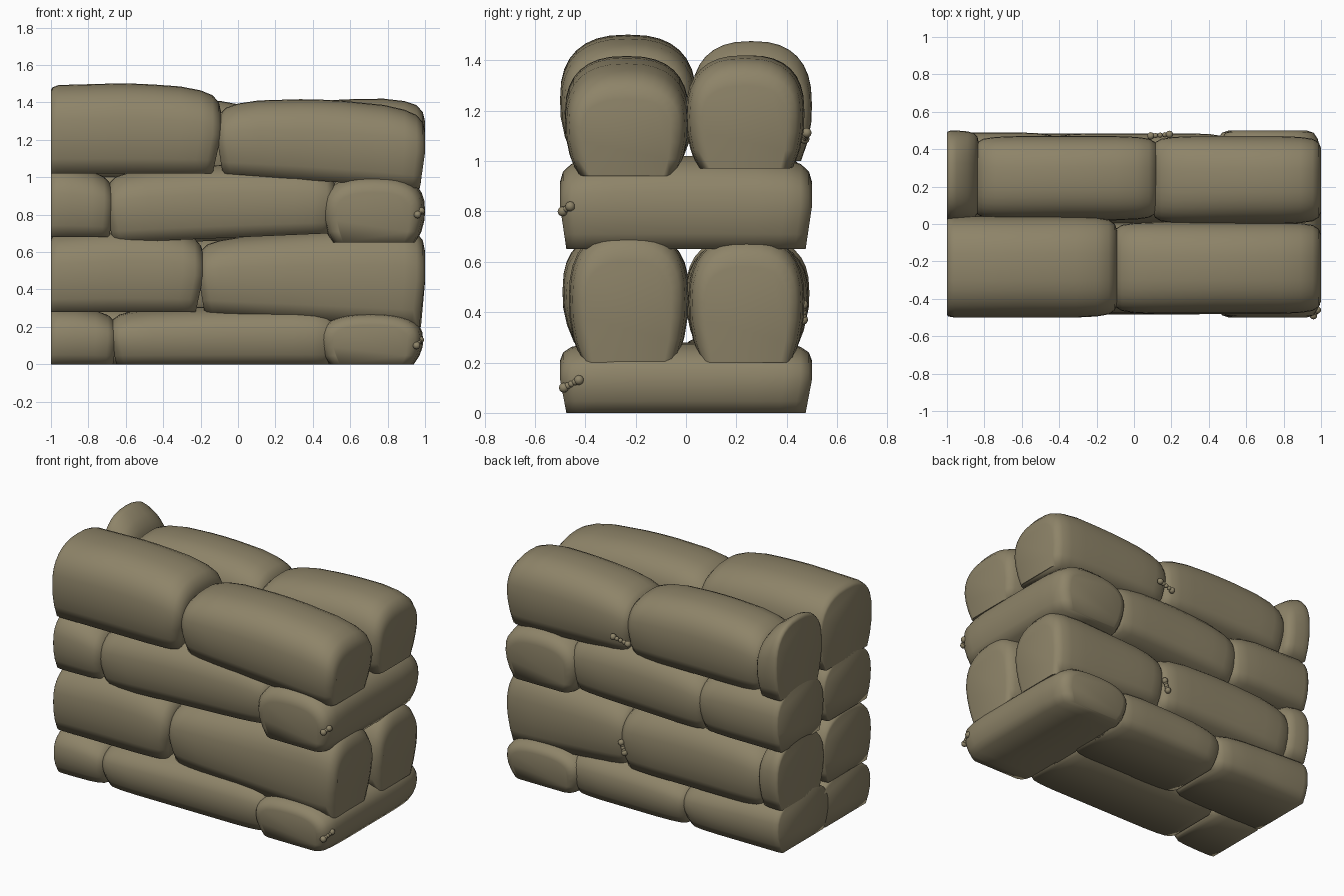
import bpy, bmesh, math
from mathutils import Vector

cube = bpy.data.objects.get("Cube")
if cube:
    bpy.data.objects.remove(cube)

burlap = bpy.data.materials.new("olive burlap")
burlap.use_nodes = True
color = (0.27, 0.23, 0.14, 1)
burlap.diffuse_color = color
burlap.node_tree.nodes["Principled BSDF"].inputs["Base Color"].default_value = color

# how a bag's cross-section shrinks towards an end: (distance, scale)
ROUND_END = [(0, 0.52), (0.012, 0.73), (0.045, 0.88), (0.11, 0.96), (0.22, 1)]
FLAT_END = [(0, 0.9), (0.008, 0.96), (0.04, 1)]


def section():
    """Unit bag outline: rounded top, tapered sides, flat bottom."""
    pts = []
    for i in range(17):
        a = math.pi * i / 16
        c, s = math.cos(a), math.sin(a)
        pts.append((math.copysign(abs(c) ** 0.8, c), s ** 0.8))
    left = [(0.99, -0.3), (0.93, -0.65), (0.82, -1)]
    pts += [(-u, v) for u, v in left]
    pts += [(u, v) for u, v in reversed(left)]
    return pts


def finish(name, bm):
    bmesh.ops.recalc_face_normals(bm, faces=bm.faces)
    mesh = bpy.data.meshes.new(name)
    bm.to_mesh(mesh)
    bm.free()
    obj = bpy.data.objects.new(name, mesh)
    bpy.context.collection.objects.link(obj)
    mesh.materials.append(burlap)
    bpy.ops.object.select_all(action="DESELECT")
    obj.select_set(True)
    bpy.context.view_layer.objects.active = obj
    bpy.ops.object.shade_smooth_by_angle(angle=math.radians(75))


def bag(name, span, sides, bottoms, tops, across=False):
    """Loft a bag along x (or y if across); ends at x = -1 are nearly flat."""
    a, b = span
    length = b - a
    flat = a <= -1 and not across
    squeeze = min(1, length * (0.7 if flat else 0.45) / 0.22)
    stations = [(a + d * squeeze, s) for d, s in (FLAT_END if flat else ROUND_END)]
    if length > 0.7:
        stations += [(a + length * f, 1) for f in (0.4, 0.5, 0.6)]
    stations += [(b - d * squeeze, s) for d, s in reversed(ROUND_END)]

    bm = bmesh.new()
    rings = []
    for pos, scale in stations:
        t = (pos - a) / length
        # top height follows a parabola through start, middle and end
        top = (tops[0] * (1 - t) * (1 - 2 * t) + tops[1] * 4 * t * (1 - t)
               + tops[2] * t * (2 * t - 1))
        bottom = bottoms[0] * (1 - t) + bottoms[1] * t
        belly = bottom + (top - bottom) * 0.47
        centre, half = sum(sides) / 2, (sides[1] - sides[0]) / 2
        ring = []
        for u, v in section():
            w = centre + u * half * scale ** 0.5
            # the underside stays flat and is slightly shorter than the belly
            z = belly + v * ((top - belly) * scale if v > 0 else belly - bottom)
            anchor = a if flat else (a + b) / 2
            p = anchor + (pos - anchor) * (1 + 0.05 * min(v, 0))
            ring.append(bm.verts.new((w, p, z) if across else (p, w, z)))
        rings.append(ring)
    n = len(rings[0])
    for r, q in zip(rings, rings[1:]):
        for i in range(n):
            j = (i + 1) % n
            bm.faces.new((r[i], r[j], q[j], q[i]))
    bm.faces.new(rings[0])
    bm.faces.new(rings[-1])
    finish(name, bm)


def knot(name, centre, along):
    """Small tied corner: a row of beads, larger at the tips."""
    bm = bmesh.new()
    c, d = Vector(centre), Vector(along)
    for offset, r in ((-1, 0.02), (-0.5, 0.014), (0, 0.014), (0.5, 0.014), (1, 0.02)):
        made = bmesh.ops.create_icosphere(bm, subdivisions=2, radius=r)["verts"]
        bmesh.ops.translate(bm, verts=made, vec=c + d * offset)
    finish(name, bm)


FRONT, BACK = (-0.49, 0.01), (0.0, 0.49)
LOW_FRONT, LOW_BACK = (-0.485, 0.05), (-0.05, 0.485)

# first layer, on the ground
bag("layer1_front_end", (-1, -0.65), LOW_FRONT, (0, 0), (0.3, 0.3, 0.27))
bag("layer1_front_middle", (-0.68, 0.52), LOW_FRONT, (0, 0), (0.28, 0.31, 0.31))
bag("layer1_back_end", (-1, -0.28), LOW_BACK, (0, 0), (0.33, 0.31, 0.28))
bag("layer1_back_middle", (-0.32, 0.52), LOW_BACK, (0, 0), (0.27, 0.3, 0.3))
bag("layer1_cross_bag", (-0.5, 0.5), (0.43, 0.99), (0, 0), (0.28, 0.28, 0.28), True)

# second layer
bag("layer2_front_left", (-1, -0.185), FRONT, (0.28, 0.28), (0.69, 0.725, 0.69))
bag("layer2_front_right", (-0.21, 1), (-0.465, 0.01), (0.28, 0.2), (0.66, 0.71, 0.74))
bag("layer2_back_end", (-1, -0.84), BACK, (0.28, 0.28), (0.7, 0.7, 0.68))
bag("layer2_back_middle", (-0.88, 0.16), (0, 0.485), (0.26, 0.26), (0.65, 0.69, 0.66))
bag("layer2_back_right", (0.12, 1), (0.01, 0.47), (0.27, 0.2), (0.66, 0.69, 0.71))

# third layer
bag("layer3_front_end", (-1, -0.67), FRONT, (0.68, 0.68), (1.06, 1.05, 1.01))
bag("layer3_front_middle", (-0.7, 0.52), (-0.475, 0.01), (0.65, 0.7), (1.02, 1.065, 1.05))
bag("layer3_back_end", (-1, -0.4), BACK, (0.66, 0.66), (1.05, 1.05, 1.02))
bag("layer3_back_middle", (-0.45, 0.52), (0, 0.485), (0.65, 0.68), (1.01, 1.06, 1.04))
bag("layer3_cross_bag", (-0.5, 0.5), (0.45, 1), (0.65, 0.65), (1.01, 1.02, 1.01), True)

# top layer
bag("layer4_front_left", (-1, -0.09), (-0.5, 0.04), (1.02, 1.02), (1.49, 1.5, 1.46))
bag("layer4_front_right", (-0.11, 1), (-0.48, 0.01), (1.02, 0.94), (1.39, 1.415, 1.35))
bag("layer4_back_end", (-1, -0.83), (0.02, 0.5), (1, 1), (1.48, 1.45, 1.38))
bag("layer4_back_middle", (-0.85, 0.125), (0.02, 0.47), (1, 1), (1.38, 1.42, 1.38))
bag("layer4_back_right", (0.1, 1), (0, 0.47), (1, 0.97), (1.36, 1.415, 1.41))

# tied corners
knot("layer1_knot", (0.965, -0.455, 0.115), (0.01, 0.03, 0.015))
knot("layer3_knot", (0.97, -0.475, 0.81), (0.01, 0.015, 0.01))
knot("layer2_back_knot", (0.13, 0.465, 0.4), (0.012, 0, 0.03))
knot("layer4_back_knot", (0.14, 0.475, 1.1), (0.05, 0.004, 0.012))
